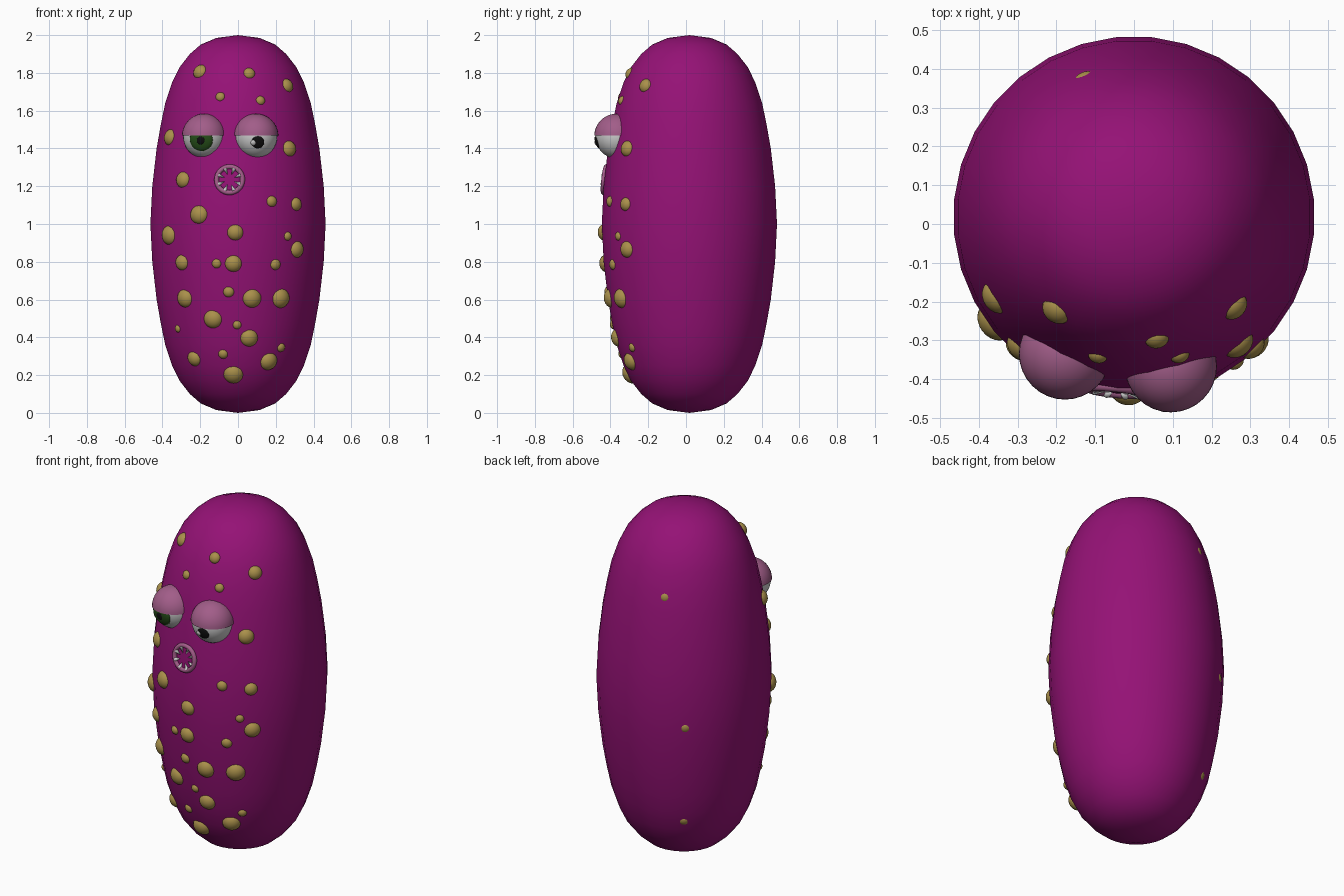
import bpy, bmesh, math
from mathutils import Vector, Matrix

if "Cube" in bpy.data.objects:
    bpy.data.objects.remove(bpy.data.objects["Cube"])

CY = 0.018   # body axis offset in y


def material(name, rgb):
    m = bpy.data.materials.new(name)
    m.diffuse_color = (*rgb, 1)
    m.use_nodes = True
    m.node_tree.nodes["Principled BSDF"].inputs["Base Color"].default_value = m.diffuse_color
    return m


MAGENTA = material("magenta", (0.30, 0.006, 0.18))
OCHRE = material("ochre", (0.40, 0.28, 0.07))
PINK = material("dusty_pink", (0.36, 0.11, 0.25))
WHITE = material("white", (0.72, 0.72, 0.72))
GREEN = material("dark_green", (0.02, 0.08, 0.01))
BLACK = material("black", (0.005, 0.005, 0.005))


def make(name, bm, mat, matrix=Matrix(), smooth=True):
    bmesh.ops.recalc_face_normals(bm, faces=bm.faces[:])
    me = bpy.data.meshes.new(name)
    bm.to_mesh(me)
    bm.free()
    ob = bpy.data.objects.new(name, me)
    bpy.context.collection.objects.link(ob)
    ob.matrix_world = matrix
    me.materials.append(mat)
    if smooth:
        bpy.ops.object.select_all(action='DESELECT')
        ob.select_set(True)
        bpy.context.view_layer.objects.active = ob
        bpy.ops.object.shade_smooth_by_angle(angle=math.radians(50))
    return ob


def frame(pos, normal):
    return Matrix.Translation(pos) @ normal.to_track_quat('Z', 'Y').to_matrix().to_4x4()


def blob(name, pos, normal, r, depth, mat, seg=20, rings=12):
    bm = bmesh.new()
    bmesh.ops.create_uvsphere(bm, u_segments=seg, v_segments=rings, radius=1)
    bmesh.ops.scale(bm, vec=(r, r, depth), verts=bm.verts)
    return make(name, bm, mat, frame(pos, normal))


# Half profile of the body: distance from mid-height, radius
PROFILE = [(0, 0.466), (0.2, 0.456), (0.4, 0.433), (0.53, 0.410), (0.64, 0.387), (0.75, 0.350),
           (0.83, 0.311), (0.90, 0.256), (0.95, 0.198), (0.985, 0.115), (1, 0)]


def radius(z):
    d = min(abs(z - 1), 1)
    for (d0, r0), (d1, r1) in zip(PROFILE, PROFILE[1:]):
        if d <= d1:
            return r0 + (r1 - r0) * (d - d0) / (d1 - d0)


def on_body(x, z, side=-1):
    R = radius(z)
    y = side * math.sqrt(max(R * R - x * x, 1e-4))
    slope = (radius(z + 0.04) - radius(z - 0.04)) / 0.08
    return Vector((x, y + CY, z)), Vector((x / R, y / R, -slope)).normalized()


# Body: lathed pill
bm = bmesh.new()
N = 32
levels = [1 - d for d, r in PROFILE[-2:0:-1]] + [1 + d for d, r in PROFILE[:-1]]
rows = [[bm.verts.new((radius(z) * math.cos(2 * math.pi * (k + 0.5) / N),
                       radius(z) * math.sin(2 * math.pi * (k + 0.5) / N), z))
         for k in range(N)] for z in levels]
for a, b in zip(rows, rows[1:]):
    for k in range(N):
        bm.faces.new((a[k], a[(k + 1) % N], b[(k + 1) % N], b[k]))
for row, z in ((rows[0], 0), (rows[-1], 2)):
    tip = bm.verts.new((0, 0, z))
    for k in range(N):
        bm.faces.new((row[k], row[(k + 1) % N], tip))
make("body", bm, MAGENTA, Matrix.Translation((0, CY, 0)))

# Front warts: x, z, radius in hundredths
warts = [(-20.5, 181, 3.8), (6, 180, 3), (26.5, 173.5, 3.6), (-9.5, 167.5, 2.4), (12, 165.5, 2.4),
         (-36.5, 146, 4.2), (27.5, 140, 4.1), (-29.5, 123.5, 4.2), (-21, 105, 4.8), (18, 112, 2.8),
         (31, 110.5, 3.5), (-37, 94, 5), (-1.5, 95.5, 4.1), (26.5, 93.5, 2.2), (31.5, 86.5, 4.3),
         (-30, 79.5, 4), (-11.5, 79, 2.4), (-2.5, 79, 4.3), (20, 78.5, 2.8), (-28.5, 60.5, 4.7),
         (-5, 64, 2.8), (7.5, 60.5, 4.8), (23, 60.5, 5), (-13.5, 49.5, 4.8), (-32, 44.5, 2),
         (-0.5, 46.5, 2.2), (6, 39.5, 4.5), (-23.5, 28.5, 4), (-8, 31, 2.5), (23, 34.5, 2.3),
         (16.5, 27, 4.7), (-2.5, 20, 5)]
for i, (x, z, r) in enumerate(warts):
    p, n = on_body(x / 100, z / 100)
    blob(f"wart_{i}", p - n * r * 0.0035, n, r * 0.0108, r * 0.0088, OCHRE)

# Back warts, mostly sunk into the body
for i, (x, z) in enumerate([(-0.13, 1.62), (-0.27, 0.89), (-0.21, 0.30)]):
    p, n = on_body(x, z, 1)
    blob(f"back_wart_{i}", p - n * 0.016, n, 0.03, 0.020, OCHRE)

# Eyes: ball, half-sphere upper lid, iris and pupil
for side, c, look in (("left", Vector((-0.178, -0.334, 1.465)), Vector((-0.17, -0.96, -0.2))),
                      ("right", Vector((0.095, -0.367, 1.465)), Vector((0.09, -0.95, -0.3)))):
    look.normalize()
    blob(f"{side}_eyeball", c, Vector((0, 0, 1)), 0.113, 0.118, WHITE, 32, 20)
    bm = bmesh.new()
    bmesh.ops.create_uvsphere(bm, u_segments=32, v_segments=20, radius=0.119)
    cut = bmesh.ops.bisect_plane(bm, geom=bm.verts[:] + bm.edges[:] + bm.faces[:],
                                 plane_co=(0, 0, 0.004), plane_no=(0, 0, 1), clear_inner=True)
    bmesh.ops.contextual_create(bm, geom=[e for e in cut["geom_cut"]
                                          if isinstance(e, bmesh.types.BMEdge)])
    make(f"{side}_eyelid", bm, PINK, Matrix.Translation(c))
    if side == "left":
        blob("left_iris", c + look * 0.094, look, 0.062, 0.022, GREEN)
        blob("left_pupil", c + look * 0.113, look, 0.022, 0.006, BLACK)
    else:
        blob("right_pupil", c + look * 0.108, look, 0.034, 0.010, BLACK)
        blob("right_glint", c + look * 0.115 + Vector((-0.024, 0, 0.0)), look, 0.015, 0.008, WHITE)

# Mouth: pink ring with inward-pointing teeth
p, n = on_body(-0.045, 1.235)
F = frame(p - n * 0.003, n)
bm = bmesh.new()
M, S = 32, 10
ring = [[bm.verts.new(((0.069 + 0.013 * math.cos(v)) * math.cos(u),
                       (0.069 + 0.013 * math.cos(v)) * math.sin(u), 0.013 * math.sin(v)))
         for v in (2 * math.pi * j / S for j in range(S))]
        for u in (2 * math.pi * k / M for k in range(M))]
for k in range(M):
    for j in range(S):
        a, b = ring[k], ring[(k + 1) % M]
        bm.faces.new((a[j], b[j], b[(j + 1) % S], a[(j + 1) % S]))
make("mouth_ring", bm, PINK, F)
for k in range(8):
    bm = bmesh.new()
    bmesh.ops.create_cone(bm, cap_ends=True, segments=10, radius1=0.011, radius2=0, depth=0.036)
    a = 2 * math.pi * (k + 0.5) / 8
    d = Vector((math.cos(a), math.sin(a), 0))
    make(f"tooth_{k}", bm, WHITE, F @ frame(d * 0.045 + Vector((0, 0, 0.005)), -d))
